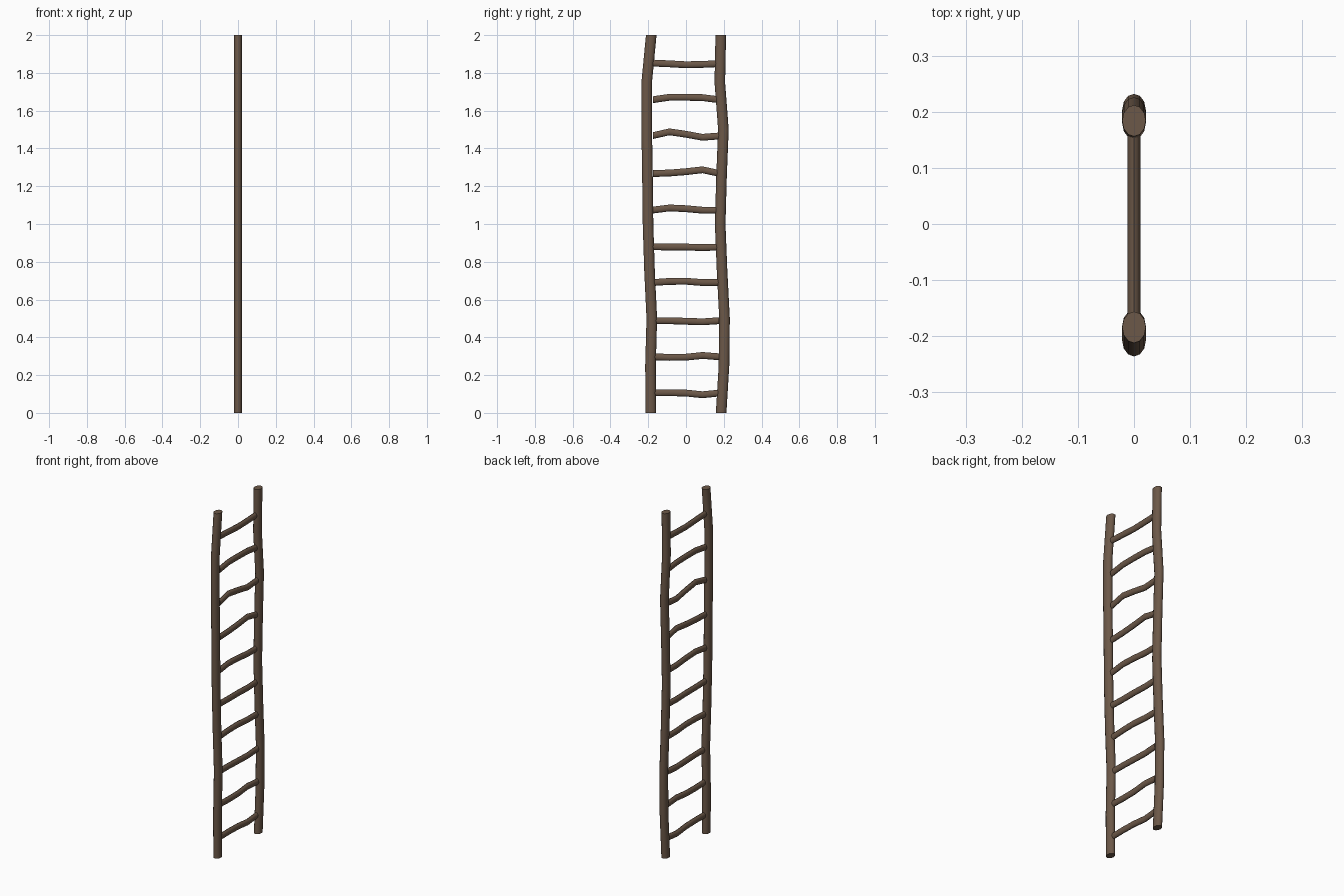
import bpy, bmesh, math
from mathutils import Vector

if "Cube" in bpy.data.objects:
    bpy.data.objects.remove(bpy.data.objects["Cube"])

SIDES = 12
wood = bpy.data.materials.new("brown wood")
wood.diffuse_color = (0.150, 0.098, 0.065, 1)
wood.use_nodes = True
wood.node_tree.nodes["Principled BSDF"].inputs["Base Color"].default_value = wood.diffuse_color


def tube(name, path, rx, rs, across):
    """Sweep an oval (rx along x, rs along 'across') through the path points."""
    bm = bmesh.new()
    across = Vector(across)
    rings = []
    for p in path:
        ring = []
        for i in range(SIDES):
            a = 2 * math.pi * i / SIDES
            ring.append(bm.verts.new(Vector(p) + Vector((rx * math.cos(a), 0, 0)) + across * (rs * math.sin(a))))
        rings.append(ring)
    for a, b in zip(rings, rings[1:]):
        for i in range(SIDES):
            j = (i + 1) % SIDES
            bm.faces.new((a[i], a[j], b[j], b[i]))
    bm.faces.new(rings[0])
    bm.faces.new(rings[-1])
    bmesh.ops.recalc_face_normals(bm, faces=bm.faces)
    me = bpy.data.meshes.new(name)
    bm.to_mesh(me)
    bm.free()
    me.materials.append(wood)
    ob = bpy.data.objects.new(name, me)
    bpy.context.collection.objects.link(ob)
    bpy.ops.object.select_all(action='DESELECT')
    ob.select_set(True)
    bpy.context.view_layer.objects.active = ob
    bpy.ops.object.shade_smooth_by_angle(angle=math.radians(40))


# crooked side rails: y of the centre line every 0.25 in height
rails = {
    "left_rail": (-.186, -.188, -.181, -.193, -.201, -.204, -.208, -.208, -.184),
    "right_rail": (.186, .201, .204, .191, .181, .188, .198, .179, .184),
}
for name, ys in rails.items():
    tube(name, [(0, y, 0.25 * i) for i, y in enumerate(ys)], 0.021, 0.028, (0, 1, 0))

# bent rungs: heights at five evenly spaced points across
rungs = [
    (.106, .107, .105, .096, .105),
    (.297, .294, .295, .304, .297),
    (.488, .488, .485, .482, .488),
    (.690, .696, .697, .690, .690),
    (.880, .878, .878, .875, .878),
    (1.074, 1.085, 1.081, 1.073, 1.073),
    (1.267, 1.270, 1.277, 1.287, 1.268),
    (1.468, 1.488, 1.475, 1.459, 1.466),
    (1.658, 1.671, 1.671, 1.669, 1.658),
    (1.852, 1.848, 1.843, 1.845, 1.849),
]
for n, zs in enumerate(rungs):
    tube(f"rung_{n + 1}", [(0, 0.0875 * (i - 2), z) for i, z in enumerate(zs)], 0.0115, 0.018, (0, 0, 1))
